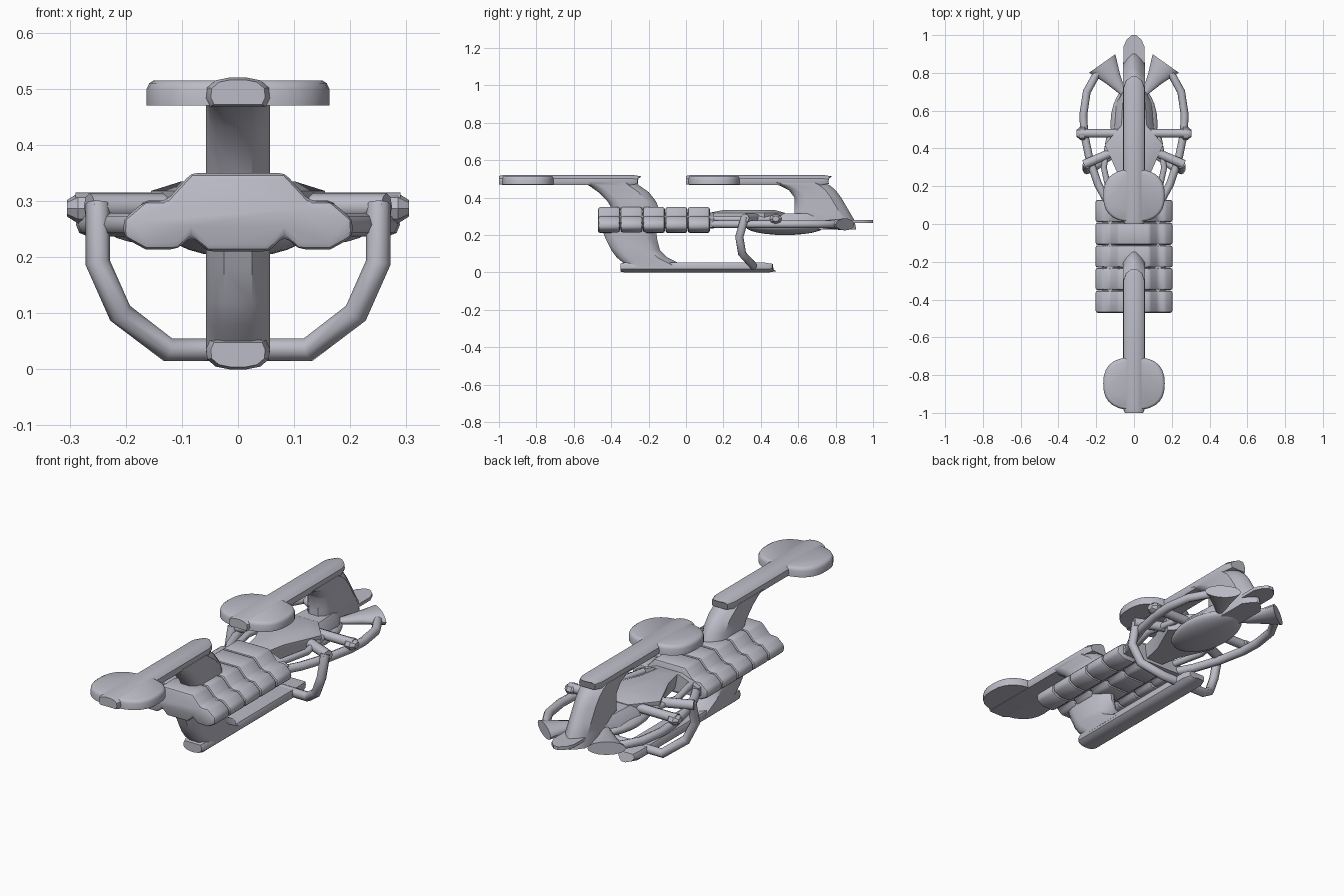
import bpy, bmesh, math
from mathutils import Vector

cube = bpy.data.objects.get("Cube")
if cube:
    bpy.data.objects.remove(cube, do_unlink=True)

grey = bpy.data.materials.new("pale grey")
grey.use_nodes = True
tone = (0.5, 0.5, 0.57, 1)
grey.diffuse_color = tone
grey.node_tree.nodes["Principled BSDF"].inputs["Base Color"].default_value = tone


def finish(obj, bevel=0, segments=2, angle=35):
    obj.data.materials.clear()
    obj.data.materials.append(grey)
    bpy.ops.object.select_all(action='DESELECT')
    obj.select_set(True)
    bpy.context.view_layer.objects.active = obj
    if bevel:
        mod = obj.modifiers.new("soft edges", 'BEVEL')
        mod.width = bevel
        mod.segments = segments
        mod.limit_method = 'ANGLE'
        bpy.ops.object.modifier_apply(modifier=mod.name)
    bpy.ops.object.shade_smooth_by_angle(angle=math.radians(angle))
    return obj


def loft(name, rings, **kw):
    """Skin a list of equal-length point rings and cap both ends."""
    bm = bmesh.new()
    loops = [[bm.verts.new(p) for p in ring] for ring in rings]
    n = len(loops[0])
    for a, b in zip(loops, loops[1:]):
        for i in range(n):
            j = (i + 1) % n
            bm.faces.new((a[i], a[j], b[j], b[i]))
    bm.faces.new(loops[0])
    bm.faces.new(loops[-1])
    bmesh.ops.recalc_face_normals(bm, faces=bm.faces)
    mesh = bpy.data.meshes.new(name)
    bm.to_mesh(mesh)
    bm.free()
    obj = bpy.data.objects.new(name, mesh)
    bpy.context.collection.objects.link(obj)
    return finish(obj, **kw)


def tube(name, points, radius):
    """Round pipe through points, drawn as a curve and turned into a mesh."""
    curve = bpy.data.curves.new(name, 'CURVE')
    curve.dimensions = '3D'
    curve.bevel_depth = radius
    curve.bevel_resolution = 2
    curve.use_fill_caps = True
    spline = curve.splines.new('POLY')
    spline.points.add(len(points) - 1)
    for p, co in zip(spline.points, points):
        p.co = (*co, 1)
    obj = bpy.data.objects.new(name, curve)
    bpy.context.collection.objects.link(obj)
    bpy.ops.object.select_all(action='DESELECT')
    obj.select_set(True)
    bpy.context.view_layer.objects.active = obj
    bpy.ops.object.convert(target='MESH')
    return finish(bpy.context.object, angle=50)


def mirrored(half):
    return half + [(-x, z) for x, z in reversed(half)]


def boom(name, y0, y1, base, up):
    """Long rail, rounded on its outer face, with a pointed rear end."""
    half = [(0.05, 0), (0.057, 0.015), (0.055, 0.034), (0.04, 0.047), (0.015, 0.052)]
    section = mirrored(half)

    def ring(y, size, point=0):
        return [(x * size, y + point * (1 - abs(x) / 0.057), base + up * (0.025 + (h - 0.025) * size))
                for x, h in section]
    return loft(name, [ring(y0, 0.85), ring(y0 + 0.02, 1), ring(y1 - 0.07, 1, 0.03),
                       ring(y1 - 0.03, 0.75, 0.03)])


def pylon(name, levels):
    """Upright fin: flat sides, rounded front, pointed trailing edge."""
    rings = []
    for z, y0, y1 in levels:
        half = [(0.025, y0), (0.05, y0 + 0.025), (0.057, y0 + 0.06),
                (0.057, y1 - 0.055), (0.035, y1 - 0.025), (0.008, y1)]
        rings.append([(x, y, z) for x, y in mirrored(half)])
    return loft(name, rings, angle=40)


def pads(name, y, z=0.47):
    """Broad rounded disc carried by a boom."""
    rings = []
    for size, h in ((1, 0), (1, 0.03), (0.97, 0.04), (0.92, 0.045)):
        ring = []
        for i in range(28):
            a = math.tau * i / 28
            c, s = math.cos(a), math.sin(a)
            ring.append((math.copysign(abs(c) ** 0.8, c) * 0.163 * size,
                         y + math.copysign(abs(s) ** 0.8, s) * 0.14 * size, z + h))
        rings.append(ring)
    return loft(name, rings)


# Five armoured body segments
segment_half = [(0.055, 0.21), (0.083, 0.238), (0.107, 0.214), (0.165, 0.214), (0.204, 0.235),
                (0.204, 0.268), (0.165, 0.30), (0.128, 0.30), (0.083, 0.35)]
section = mirrored(segment_half)
for i in range(5):
    y0 = -0.47 + 0.12 * i
    loft(f"body_segment_{i + 1}", [[(x, y, z) for x, z in section] for y in (y0, y0 + 0.117)],
         bevel=0.012)
core = mirrored([(0.09, 0.235), (0.17, 0.24), (0.17, 0.28), (0.07, 0.32)])
loft("body_core", [[(x, y, z) for x, z in core] for y in (-0.44, 0.15)])

# Booms and their pads
boom("front_upper_boom", -1.0, -0.23, 0.468, 1)
boom("rear_upper_boom", 0.0, 0.79, 0.468, 1)
boom("lower_boom", -0.35, 0.49, 0.052, -1)
pads("front_pads", -0.845)
pads("rear_pads", 0.15)

# Curved pylons
pylon("front_upper_pylon", [(0.48, -0.57, -0.27), (0.465, -0.52, -0.25), (0.43, -0.47, -0.20),
                            (0.38, -0.42, -0.16), (0.33, -0.39, -0.14)])
pylon("front_lower_pylon", [(0.23, -0.45, -0.16), (0.18, -0.43, -0.155), (0.12, -0.40, -0.14),
                            (0.08, -0.37, -0.10), (0.055, -0.34, -0.05), (0.03, -0.32, 0.0)])
pylon("rear_pylon", [(0.48, 0.43, 0.74), (0.465, 0.5, 0.77), (0.44, 0.55, 0.80),
                     (0.40, 0.58, 0.83), (0.34, 0.58, 0.865), (0.28, 0.58, 0.90), (0.23, 0.66, 0.91)])

# Thin tail blade
blade = [(0.055, 0.62), (0.055, 0.94), (0.04, 0.975), (0.012, 1.0)]
loft("tail_blade", [[(x, y, z) for x, y in mirrored(blade)] for z in (0.264, 0.28)])

# Rear hull: underside pod, top pod and faceted deck
bpy.ops.mesh.primitive_uv_sphere_add(segments=24, ring_count=12, location=(0, 0.53, 0.245))
pod = bpy.context.object
pod.name = "rear_pod"
pod.scale = (0.125, 0.21, 0.045)
finish(pod)
deck = [(0.05, 0.12), (0.075, 0.24), (0.155, 0.42), (0.06, 0.53)]
loft("deck", [[(x * s, 0.36 + (y - 0.36) * s, z) for x, y in mirrored(deck)]
              for s, z in ((0.9, 0.25), (1, 0.305), (1, 0.318), (0.65, 0.335))])
spine = [(0.04, 0.45), (0.085, 0.5), (0.075, 0.64), (0.03, 0.74)]
loft("deck_rear", [[(x * s, y, z) for x, y in mirrored(spine)]
                   for s, z in ((1.3, 0.25), (1.2, 0.28), (0.8, 0.315))])

# Cross bar with end clamps
tube("cross_bar", [(-0.29, 0.48, 0.292), (0.29, 0.48, 0.292)], 0.023)
for side, label in ((1, "left"), (-1, "right")):
    # Clamp, pipe ring, strut and flared nozzle on each side
    clamp = []
    for x, r in ((0.255, 0.026), (0.262, 0.034), (0.285, 0.034), (0.305, 0.018)):
        clamp.append([(side * x, 0.48 + r * math.cos(math.tau * k / 8),
                       0.287 + 0.8 * r * math.sin(math.tau * k / 8)) for k in range(8)])
    loft(f"{label}_clamp", clamp)
    ring = [(0.13, 0.10), (0.19, 0.21), (0.235, 0.34), (0.264, 0.48), (0.268, 0.58),
            (0.25, 0.70), (0.20, 0.79), (0.12, 0.85)]
    tube(f"{label}_ring_pipe", [(side * x, y, 0.258) for x, y in ring], 0.021)
    tube(f"{label}_strut", [(side * 0.09, 0.39, 0.29), (side * 0.265, 0.315, 0.29)], 0.024)
    tube(f"{label}_inner_pipe", [(side * 0.12, 0.12, 0.285), (side * 0.16, 0.30, 0.285),
                                 (side * 0.13, 0.46, 0.285)], 0.016)

    start, end = Vector((side * 0.055, 0.69, 0.257)), Vector((side * 0.168, 0.85, 0.257))
    across = Vector((0, 0, 1)).cross(end - start).normalized()
    nozzle = []
    for t, wide, tall in ((0, 0.015, 0.015), (0.5, 0.045, 0.025), (1, 0.085, 0.032)):
        nozzle.append([start.lerp(end, t) + across * wide * math.cos(math.tau * k / 16)
                       + Vector((0, 0, tall * math.sin(math.tau * k / 16))) for k in range(16)])
    loft(f"{label}_nozzle", nozzle)

# Hanging hoop joining the struts to the lower boom
hoop = [(0.25, 0.315, 0.295), (0.25, 0.285, 0.19), (0.21, 0.30, 0.10), (0.125, 0.36, 0.035)]
tube("lower_hoop", hoop + [(-x, y, z) for x, y, z in reversed(hoop)], 0.022)
